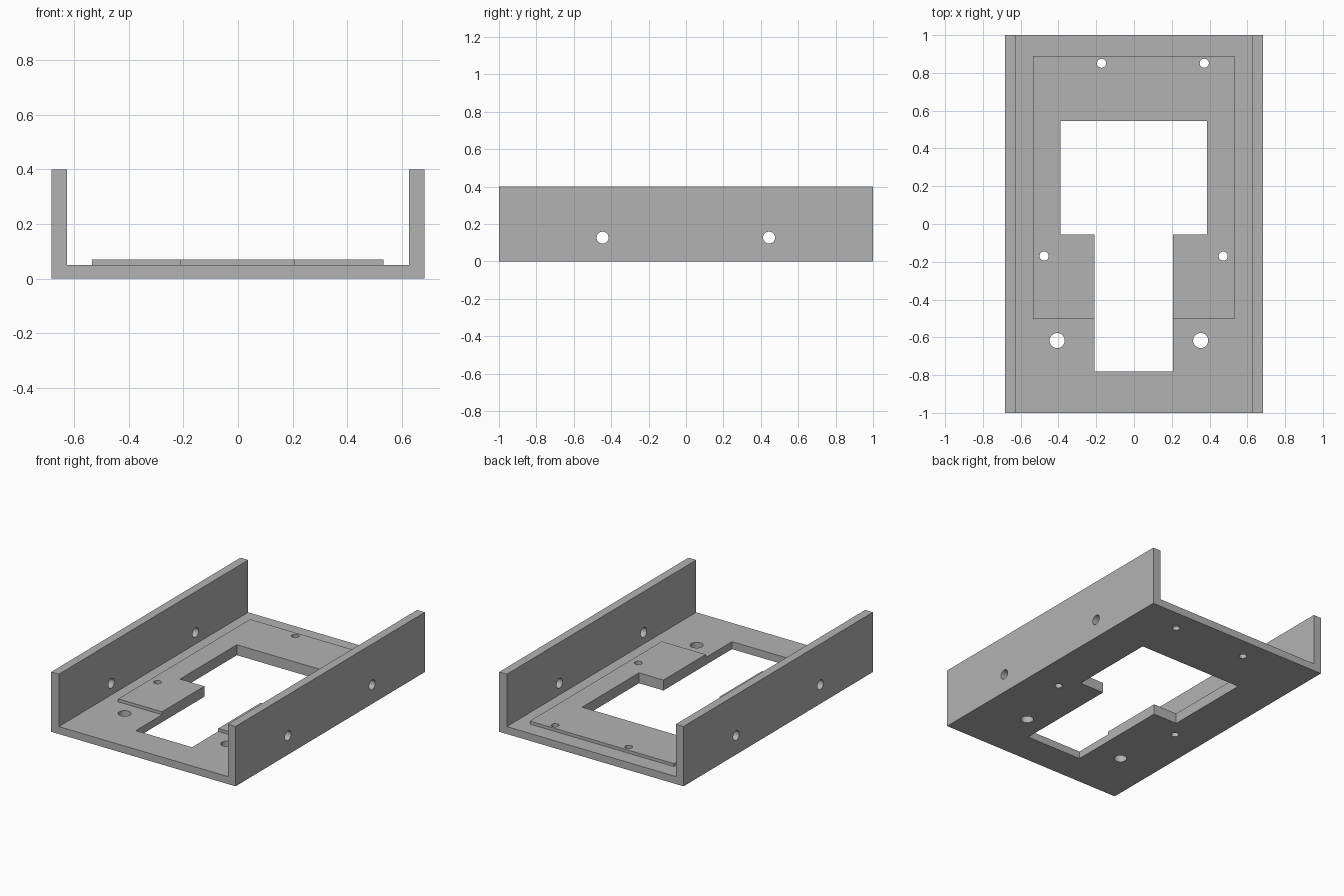
import bpy
from mathutils import Matrix, Vector

cube = bpy.data.objects.get("Cube")
if cube:
    bpy.data.objects.remove(cube)

grey = bpy.data.materials.new("plain grey")
grey.use_nodes = True
colour = (0.45, 0.45, 0.45, 1)
grey.diffuse_color = colour
grey.node_tree.nodes["Principled BSDF"].inputs["Base Color"].default_value = colour


def prism(name, outline, start, end):
    """Extrude a list of 3D points from start to end offset."""
    n = len(outline)
    verts = [Vector(p) + Vector(o) for o in (start, end) for p in outline]
    faces = [list(range(n))[::-1], list(range(n, 2 * n))]
    faces += [(i, (i + 1) % n, (i + 1) % n + n, i + n) for i in range(n)]
    mesh = bpy.data.meshes.new(name)
    mesh.from_pydata(verts, [], faces)
    mesh.materials.append(grey)
    obj = bpy.data.objects.new(name, mesh)
    bpy.context.collection.objects.link(obj)
    return obj


def drill(name, location, radius, depth, axis="Z"):
    """Round cutter along z or x."""
    turn = Matrix.Rotation(1.570796, 4, "Y") if axis == "X" else Matrix()
    bpy.ops.mesh.primitive_cylinder_add(vertices=32, radius=radius, depth=depth)
    obj = bpy.context.object
    obj.name = name
    obj.data.transform(Matrix.Translation(location) @ turn)
    obj.data.materials.append(grey)
    return obj


def combine(target, tool, operation):
    """Apply a boolean and discard the tool."""
    tool.hide_render = True
    mod = target.modifiers.new(tool.name, "BOOLEAN")
    mod.operation = operation
    mod.solver = "EXACT"
    mod.object = tool
    bpy.context.view_layer.objects.active = target
    bpy.ops.object.modifier_apply(modifier=mod.name)
    bpy.data.objects.remove(tool)


# Channel: floor with two side walls, as one profile run along y
W, IN, H, FLOOR = 0.682, 0.625, 0.4, 0.05
profile = [(-W, 0, 0), (W, 0, 0), (W, 0, H), (IN, 0, H), (IN, 0, FLOOR),
           (-IN, 0, FLOOR), (-IN, 0, H), (-W, 0, H)]
bracket = prism("channel_bracket", profile, (0, -1, 0), (0, 1, 0))
bracket.data.flip_normals()
bracket.data.flip_normals() if bracket.data.polygons[0].normal.y > 0 else None

# Raised pad on the floor
pad = prism("raised_pad", [(-0.534, -0.503, 0), (0.532, -0.503, 0),
                           (0.532, 0.89, 0), (-0.534, 0.89, 0)],
            (0, 0, 0.02), (0, 0, 0.07))
combine(bracket, pad, "UNION")

# Stepped window: wide at the back, narrow at the front
window = [(-0.21, -0.78, 0), (0.206, -0.78, 0), (0.206, -0.056, 0), (0.387, -0.056, 0),
          (0.387, 0.545, 0), (-0.39, 0.545, 0), (-0.39, -0.056, 0), (-0.21, -0.056, 0)]
combine(bracket, prism("window_cutter", window, (0, 0, -0.1), (0, 0, 0.2)), "DIFFERENCE")

# Screw holes in the pad, larger holes in the floor
for x, y, r in [(-0.172, 0.851, 0.024), (0.372, 0.851, 0.024), (-0.476, -0.17, 0.024),
                (0.472, -0.17, 0.024), (-0.407, -0.617, 0.04), (0.353, -0.617, 0.04)]:
    combine(bracket, drill("floor_hole", (x, y, 0.05), r, 0.3), "DIFFERENCE")

# Cross holes through both walls
for y in (-0.446, 0.444):
    combine(bracket, drill("wall_hole", (0, y, 0.127), 0.032, 2, "X"), "DIFFERENCE")

# Smooth hole walls, crisp edges
bpy.ops.object.select_all(action="DESELECT")
bracket.select_set(True)
bpy.context.view_layer.objects.active = bracket
bpy.ops.object.shade_smooth_by_angle(angle=0.52)
